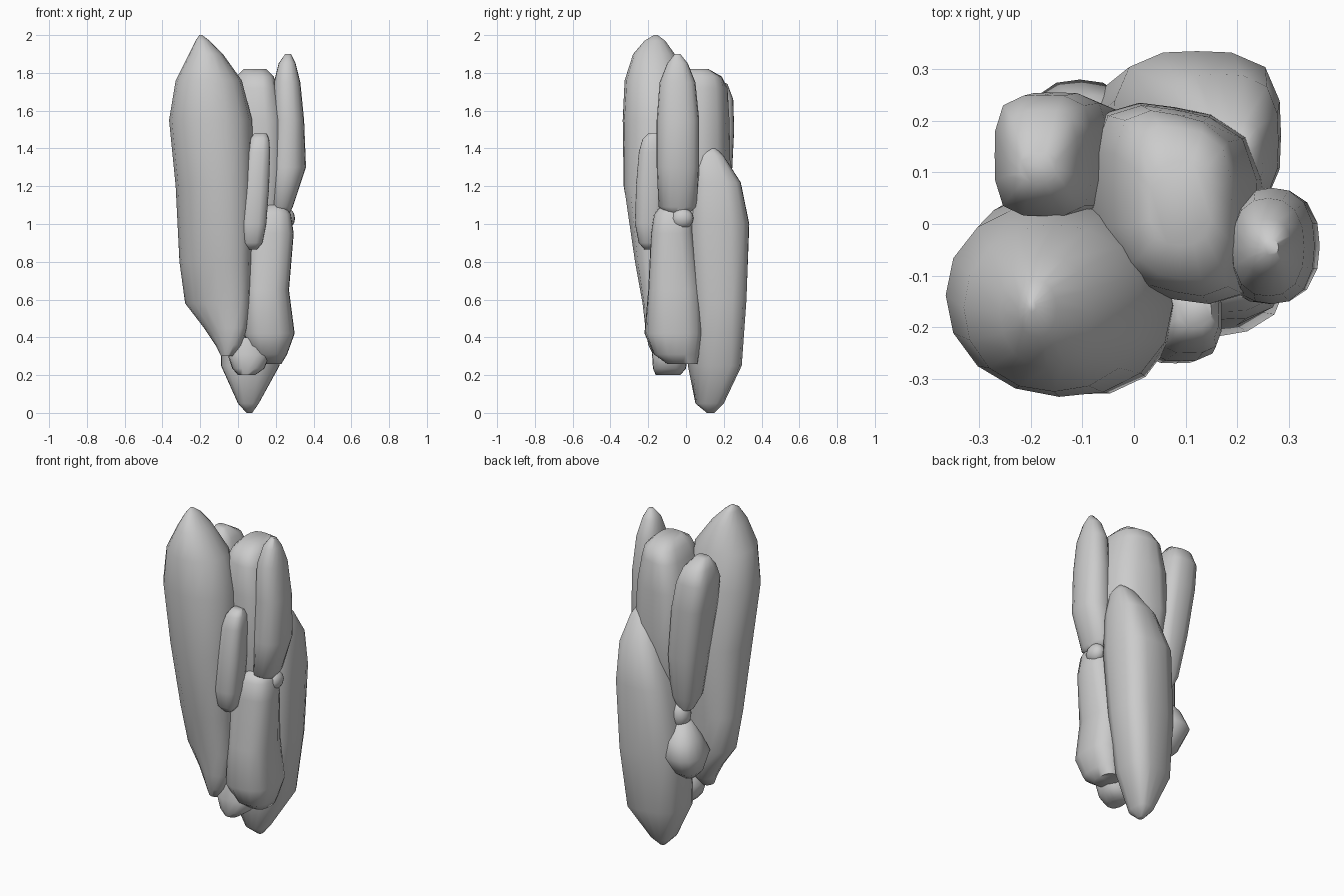
import bpy, bmesh, math

SIDES = 16


def lobe(name, rings, power=2.5, sides=SIDES):
    """Loft a rounded stone through rings (z, x0, x1, y0, y1[, skew])."""
    bm = bmesh.new()
    loops = []
    for z, x0, x1, y0, y1, *skew in rings:
        k = skew[0] if skew else 0.0
        pts = []
        for i in range(sides):
            a = 2 * math.pi * i / sides
            c, s = math.cos(a), math.sin(a)
            r = (abs(c) ** power + abs(s) ** power) ** (-1 / power)
            pts.append((r * c, r * s + k * r * c))
        top = max(p[1] for p in pts)
        loops.append([bm.verts.new(((x0 + x1) / 2 + (x1 - x0) / 2 * u,
                                    (y0 + y1) / 2 + (y1 - y0) / 2 * v / top, z)) for u, v in pts])
    for lo, hi in zip(loops, loops[1:]):
        for i in range(sides):
            j = (i + 1) % sides
            bm.faces.new((lo[i], lo[j], hi[j], hi[i]))
    bm.faces.new(loops[0][::-1])
    bm.faces.new(loops[-1])
    bmesh.ops.recalc_face_normals(bm, faces=bm.faces[:])
    mesh = bpy.data.meshes.new(name)
    bm.to_mesh(mesh)
    bm.free()
    ob = bpy.data.objects.new(name, mesh)
    bpy.context.collection.objects.link(ob)
    bpy.ops.object.select_all(action='DESELECT')
    ob.select_set(True)
    bpy.context.view_layer.objects.active = ob
    bpy.ops.object.shade_smooth_by_angle(angle=math.radians(60))
    return ob


def pebble(name, centre, radii):
    """Small rounded stone from an ellipsoid of rings."""
    (cx, cy, cz), (rx, ry, rz) = centre, radii
    rings = []
    for k in range(7):
        t = math.radians(-80 + 160 * k / 6)
        c, s = math.cos(t), math.sin(t) / math.sin(math.radians(80))
        rings.append((cz + rz * s, cx - rx * c, cx + rx * c, cy - ry * c, cy + ry * c))
    return lobe(name, rings, 2.2)


# tall stone at front left
lobe("tall_left_stone", [
    (0.30, -0.09, -0.02, -0.17, -0.09), (0.36, -0.12, 0.02, -0.20, -0.04, -0.2),
    (0.45, -0.18, 0.05, -0.215, 0.00, -0.35),
    (0.58, -0.28, 0.065, -0.23, 0.03, -0.45), (0.80, -0.31, 0.07, -0.27, 0.05, -0.35),
    (1.20, -0.33, 0.08, -0.33, 0.06, -0.15), (1.55, -0.365, 0.075, -0.335, 0.04, -0.05),
    (1.76, -0.33, 0.02, -0.325, 0.00), (1.90, -0.26, -0.08, -0.28, -0.06),
    (1.97, -0.225, -0.15, -0.22, -0.11), (2.00, -0.205, -0.19, -0.17, -0.15)], 2.1)

# blunt stone at the middle
lobe("middle_stone", [
    (0.75, 0.02, 0.18, -0.06, 0.12), (0.95, -0.06, 0.23, -0.12, 0.20, -0.15),
    (1.30, -0.09, 0.25, -0.155, 0.235, -0.15), (1.55, -0.08, 0.24, -0.155, 0.23, -0.15),
    (1.72, -0.04, 0.205, -0.14, 0.22, -0.15), (1.78, -0.01, 0.19, -0.11, 0.19, -0.1),
    (1.82, 0.03, 0.15, -0.04, 0.12)], 3.4)

# large pointed stone at the back, leaning right
lobe("back_stone", [
    (0.00, 0.045, 0.075, 0.11, 0.15), (0.05, 0.00, 0.11, 0.05, 0.20, 0.1),
    (0.25, -0.09, 0.22, 0.01, 0.295, 0.25), (0.60, -0.09, 0.265, 0.005, 0.32, 0.15),
    (1.00, -0.04, 0.285, 0.01, 0.335), (1.22, 0.05, 0.28, 0.03, 0.29),
    (1.36, 0.13, 0.25, 0.06, 0.20), (1.41, 0.18, 0.22, 0.10, 0.15)], 3.3)

# upper right stone
lobe("upper_right_stone", [
    (1.05, 0.20, 0.27, -0.09, 0.00), (1.09, 0.17, 0.29, -0.145, 0.06),
    (1.30, 0.165, 0.36, -0.155, 0.07), (1.55, 0.185, 0.35, -0.155, 0.07),
    (1.75, 0.19, 0.33, -0.14, 0.05), (1.85, 0.215, 0.305, -0.10, 0.01),
    (1.90, 0.25, 0.28, -0.06, -0.03)], 2.4)

# lower right stone
lobe("lower_right_stone", [
    (0.26, 0.12, 0.23, -0.10, 0.06), (0.31, 0.07, 0.26, -0.17, 0.07),
    (0.42, 0.03, 0.30, -0.22, 0.08, 0.1), (0.65, 0.03, 0.27, -0.20, 0.08),
    (0.95, 0.04, 0.295, -0.185, 0.04), (1.05, 0.07, 0.28, -0.17, 0.03),
    (1.10, 0.12, 0.25, -0.13, 0.00)], 3)

# small front stone
lobe("small_front_stone", [
    (0.865, 0.05, 0.10, -0.22, -0.17), (0.90, 0.02, 0.13, -0.25, -0.14),
    (1.00, 0.01, 0.15, -0.27, -0.12), (1.20, 0.02, 0.165, -0.265, -0.11),
    (1.38, 0.045, 0.17, -0.25, -0.11), (1.45, 0.065, 0.165, -0.23, -0.12),
    (1.48, 0.085, 0.15, -0.20, -0.14)], 3.5)

# back left stone, leaning outward towards the top
lobe("back_left_stone", [
    (0.86, -0.13, -0.06, 0.09, 0.17), (0.94, -0.17, -0.02, 0.05, 0.20),
    (1.20, -0.21, -0.02, 0.03, 0.24), (1.50, -0.255, -0.05, 0.015, 0.255),
    (1.66, -0.27, -0.08, 0.015, 0.25), (1.74, -0.25, -0.11, 0.04, 0.22),
    (1.79, -0.22, -0.15, 0.08, 0.14)], 3.7)

# low front stone
lobe("low_front_stone", [
    (0.20, 0.00, 0.09, -0.16, -0.03), (0.235, -0.03, 0.14, -0.175, 0.00),
    (0.31, -0.055, 0.17, -0.18, 0.01), (0.40, 0.00, 0.12, -0.16, 0.00)], 2.6)

# back left pebble, swollen in the middle
lobe("back_left_pebble", [
    (0.44, -0.13, -0.06, 0.07, 0.14), (0.49, -0.18, 0.00, 0.04, 0.21),
    (0.60, -0.22, 0.01, 0.01, 0.28), (0.69, -0.18, 0.02, 0.04, 0.25),
    (0.78, -0.12, -0.02, 0.09, 0.18)], 2.4)

# little pebbles filling the gaps
pebble("back_gap_pebble", (-0.06, 0.14, 0.82), (0.06, 0.06, 0.08))
pebble("right_gap_pebble", (0.255, -0.02, 1.03), (0.047, 0.06, 0.055))
